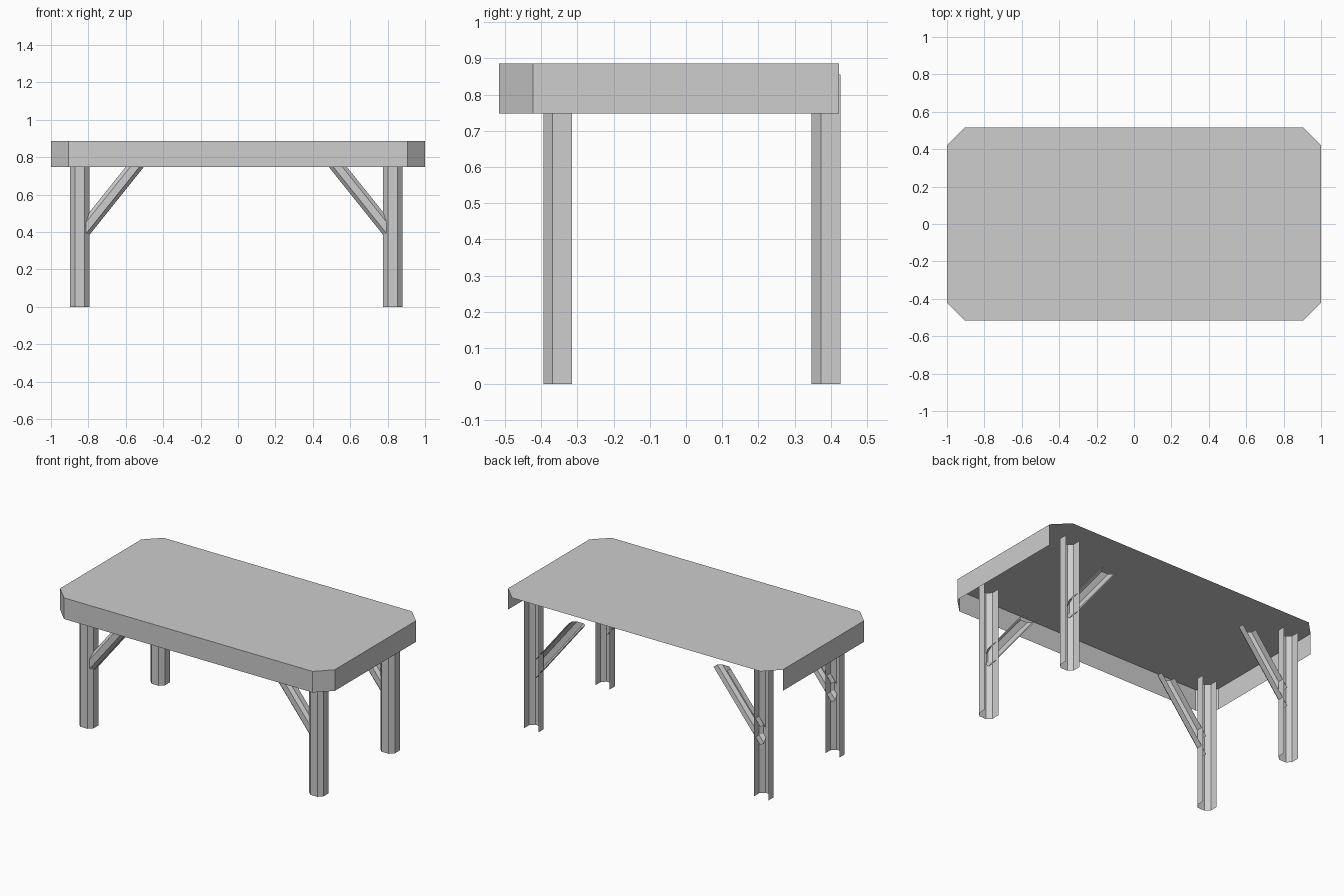
import bpy

cube = bpy.data.objects.get("Cube")
if cube:
    bpy.data.objects.remove(cube, do_unlink=True)

grey = bpy.data.materials.new("plain_grey")
grey.use_nodes = True
colour = (0.61, 0.61, 0.61, 1)
grey.diffuse_color = colour
grey.node_tree.nodes["Principled BSDF"].inputs["Base Color"].default_value = colour


def add_mesh(name, verts, faces):
    mesh = bpy.data.meshes.new(name)
    mesh.from_pydata(verts, [], faces)
    mesh.materials.append(grey)
    obj = bpy.data.objects.new(name, mesh)
    bpy.context.collection.objects.link(obj)
    return obj


def sheet(name, start, end):
    """Open strip of flat faces joining two matching rows of points."""
    n = len(start)
    faces = [(i, i + 1, n + i + 1, n + i) for i in range(n - 1)]
    return add_mesh(name, start + end, faces)


def channel(half, chamfer, depth):
    """Chamfered section, open at the back: (across, depth from the front)."""
    inner = half - chamfer
    return [(-half, depth), (-half, chamfer), (-inner, 0),
            (inner, 0), (half, chamfer), (half, depth)]


# Table top with cut corners
X, Y, CUT = 1.0, 0.517, 0.095
TOP, APRON_BOTTOM = 0.886, 0.747
outline = [(-X, Y - CUT), (-X, CUT - Y), (CUT - X, -Y),
           (X - CUT, -Y), (X, CUT - Y), (X, Y - CUT)]
back_edge = [(X - CUT, Y), (CUT - X, Y)]
add_mesh("table_top", [(x, y, TOP) for x, y in outline + back_edge],
         [tuple(range(8))])

# Apron on the front, the front corners and the sides
sheet("apron", [(x, y, APRON_BOTTOM) for x, y in outline],
      [(x, y, TOP) for x, y in outline])

# Legs and braces, open at the back
MID_X, LEG_X, LEG_TOP = -0.009, 0.837, 0.855
BRACE_X, BRACE_Z, BRACE_TOP, SLOPE = 0.821, 0.40, 0.765, 1.25
STRETCH = (1 + SLOPE ** 2) ** 0.5
leg_section = channel(0.052, 0.026, 0.079)
brace_section = channel(0.038, 0.019, 0.057)

for row, front_y in (("front", -0.394), ("back", 0.347)):
    for side, s in (("right", -1), ("left", 1)):
        foot = [(MID_X + s * LEG_X + u, front_y + v, 0) for u, v in leg_section]
        head = [(x, y, LEG_TOP) for x, y, z in foot]
        sheet(f"{row}_{side}_leg", foot, head)

        # Brace: upright cut inside the leg, level cut under the top
        low, high = [], []
        for u, v in brace_section:
            y = front_y + 0.008 + v
            z = BRACE_Z - u * STRETCH
            reach = (BRACE_TOP - z) / SLOPE
            low.append((MID_X + s * BRACE_X, y, z))
            high.append((MID_X + s * (BRACE_X - reach), y, BRACE_TOP))
        if s > 0:
            low.reverse()
            high.reverse()
        sheet(f"{row}_{side}_brace", low, high)
